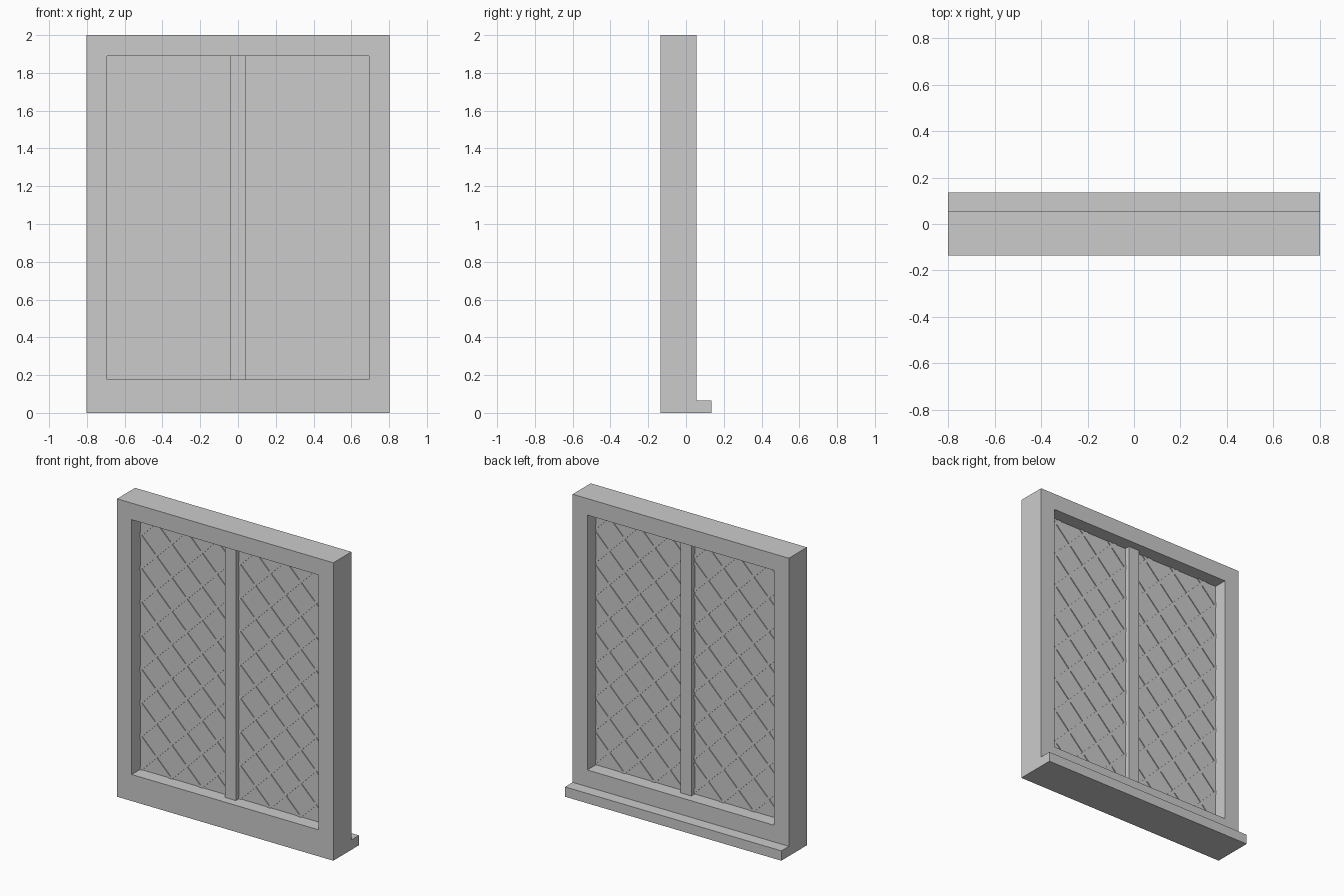
import bpy, bmesh, math
from mathutils import Vector, Matrix

if "Cube" in bpy.data.objects:
    bpy.data.objects.remove(bpy.data.objects["Cube"])

W, Y0, Y1, YS = 0.803, -0.136, 0.056, 0.136   # half width, front, back, sill edge
OX, OZ0, OZ1 = 0.694, 0.178, 1.889            # opening
MX = 0.04                                     # mullion half width
YC = -0.04                                    # pane plane
STEP, BAR = 0.225, 0.02                       # lattice pitch and bar size


def make(name, bm):
    bmesh.ops.recalc_face_normals(bm, faces=bm.faces)
    me = bpy.data.meshes.new(name)
    bm.to_mesh(me)
    bm.free()
    ob = bpy.data.objects.new(name, me)
    bpy.context.collection.objects.link(ob)
    return ob


def box(name, lo, hi):
    lo, hi = Vector(lo), Vector(hi)
    bm = bmesh.new()
    bmesh.ops.create_cube(bm, size=1, matrix=Matrix.Translation((lo + hi) / 2)
                          @ Matrix.Diagonal((*(hi - lo), 1)))
    return make(name, bm)


# Frame with sill: L-shaped side profile extruded across the width
bm = bmesh.new()
profile = [(Y0, 0), (YS, 0), (YS, 0.066), (Y1, 0.066), (Y1, 2), (Y0, 2)]
face = bm.faces.new([bm.verts.new((-W, y, z)) for y, z in profile])
ext = bmesh.ops.extrude_face_region(bm, geom=[face], use_keep_orig=True)
bmesh.ops.translate(bm, vec=(2 * W, 0, 0),
                    verts=[v for v in ext["geom"] if isinstance(v, bmesh.types.BMVert)])
frame = make("window_frame", bm)

# Cut the opening
cutter = box("opening_cutter", (-OX, -0.5, OZ0), (OX, 0.5, OZ1))
cutter.hide_render = True
mod = frame.modifiers.new("opening", 'BOOLEAN')
mod.operation, mod.solver, mod.object = 'DIFFERENCE', 'EXACT', cutter
bpy.context.view_layer.objects.active = frame
bpy.ops.object.modifier_apply(modifier=mod.name)
bpy.data.objects.remove(cutter)

# Central mullion
box("mullion", (-MX, YC - 0.04, OZ0), (MX, YC + 0.04, OZ1))


def lattice(name, x0, x1):
    """Diagonal bars in both directions, trimmed to the pane."""
    bm = bmesh.new()
    w, h = x1 - x0, OZ1 - OZ0
    for s in (1, -1):
        for k in range(-3, 12):
            # bar line: z = k * STEP + s * x, centred on the pane's middle
            c = Vector((x0 + w / 2, YC, OZ0 + k * STEP + s * w / 2))
            if c.z + w / 2 < OZ0 + 0.005 or c.z - w / 2 > OZ1 - 0.005:
                continue
            bmesh.ops.create_cube(bm, size=1, matrix=Matrix.Translation(c)
                                  @ Matrix.Rotation(-s * math.pi / 4, 4, 'Y')
                                  @ Matrix.Diagonal((w * 1.5 + 0.1, BAR, BAR, 1)))
    for co, no in (((x0, 0, 0), (-1, 0, 0)), ((x1, 0, 0), (1, 0, 0)),
                   ((0, 0, OZ0), (0, 0, -1)), ((0, 0, OZ1), (0, 0, 1))):
        cut = bmesh.ops.bisect_plane(bm, geom=bm.verts[:] + bm.edges[:] + bm.faces[:],
                                     plane_co=co, plane_no=no, clear_outer=True)
        edges = [e for e in cut["geom_cut"] if isinstance(e, bmesh.types.BMEdge)]
        bmesh.ops.holes_fill(bm, edges=edges, sides=0)
    return make(name, bm)


# Glass and lattice for each side
for side, x0, x1 in (("left", -OX, -MX), ("right", MX, OX)):
    box("glass_" + side, (x0, YC - 0.004, OZ0), (x1, YC + 0.004, OZ1))
    lattice("lattice_" + side, x0, x1)
